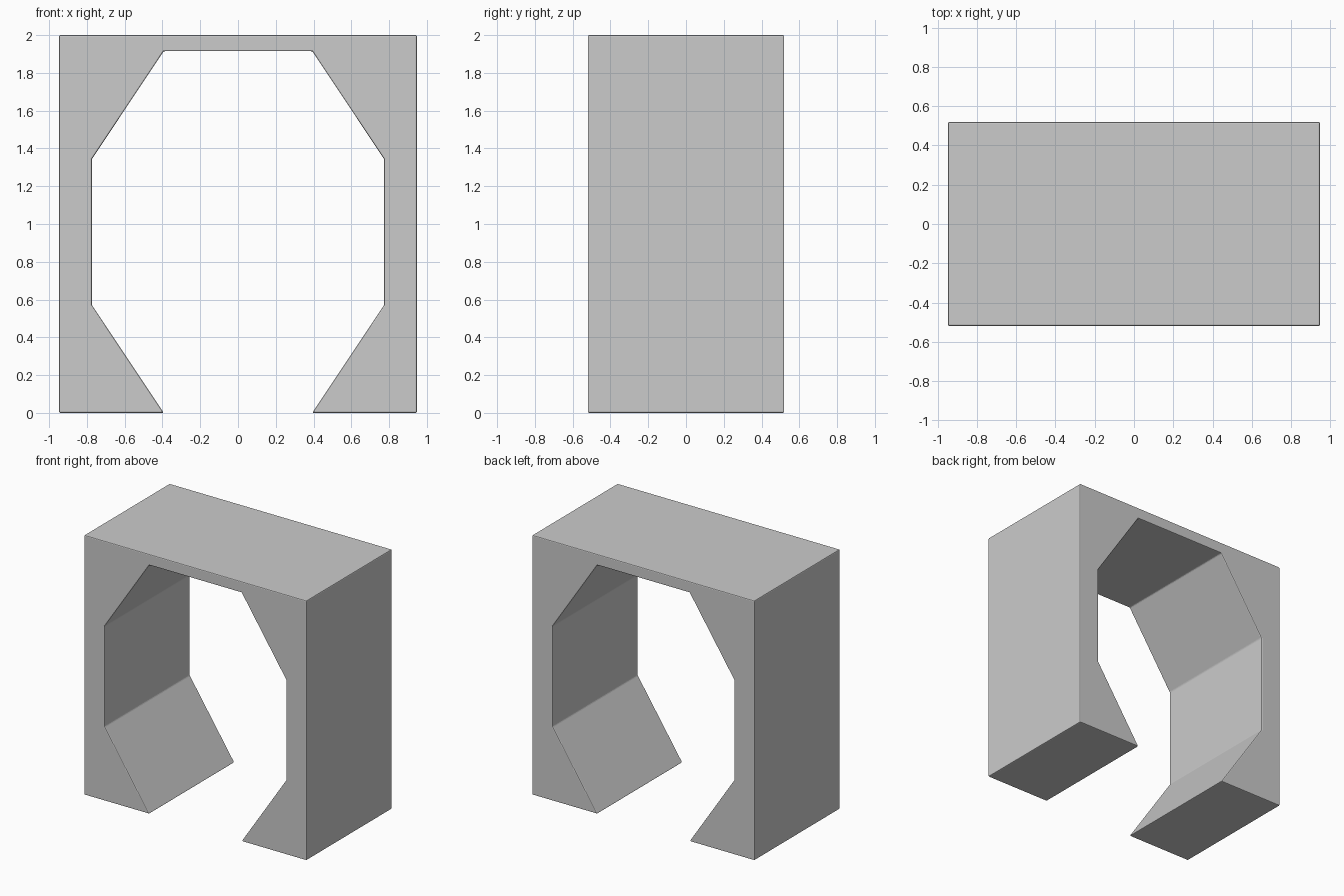
import bpy, bmesh

if "Cube" in bpy.data.objects:
    bpy.data.objects.remove(bpy.data.objects["Cube"])

HALF_W, HALF_D, HEIGHT = 0.947, 0.52, 2.0

# Right half of the arch profile (x, z): outer wall, then octagonal opening
right = [(0.393, 0.0), (HALF_W, 0.0), (HALF_W, HEIGHT)]
inner = [(0.393, 1.915), (0.774, 1.343), (0.774, 0.572)]


def mirrored(points):
    return [(-x, z) for x, z in reversed(points)]


profile = right + mirrored(right) + mirrored(inner) + inner
# order the opening so it runs up the left side and down the right side
profile = right + mirrored(right) + [(-x, z) for x, z in reversed(inner)] + inner

# Extrude the profile from front to back
bm = bmesh.new()
face = bm.faces.new([bm.verts.new((x, -HALF_D, z)) for x, z in profile])
ret = bmesh.ops.extrude_face_region(bm, geom=[face])
moved = [g for g in ret["geom"] if isinstance(g, bmesh.types.BMVert)]
bmesh.ops.translate(bm, verts=moved, vec=(0, 2 * HALF_D, 0))
bmesh.ops.recalc_face_normals(bm, faces=bm.faces[:])

mesh = bpy.data.meshes.new("arch_block")
bm.to_mesh(mesh)
bm.free()
arch = bpy.data.objects.new("arch_block", mesh)
bpy.context.collection.objects.link(arch)

# Narrow softened edges
bevel = arch.modifiers.new("soft_edges", "BEVEL")
bevel.width = 0.007
bevel.segments = 2
bevel.limit_method = "ANGLE"
bevel.angle_limit = 0.4
